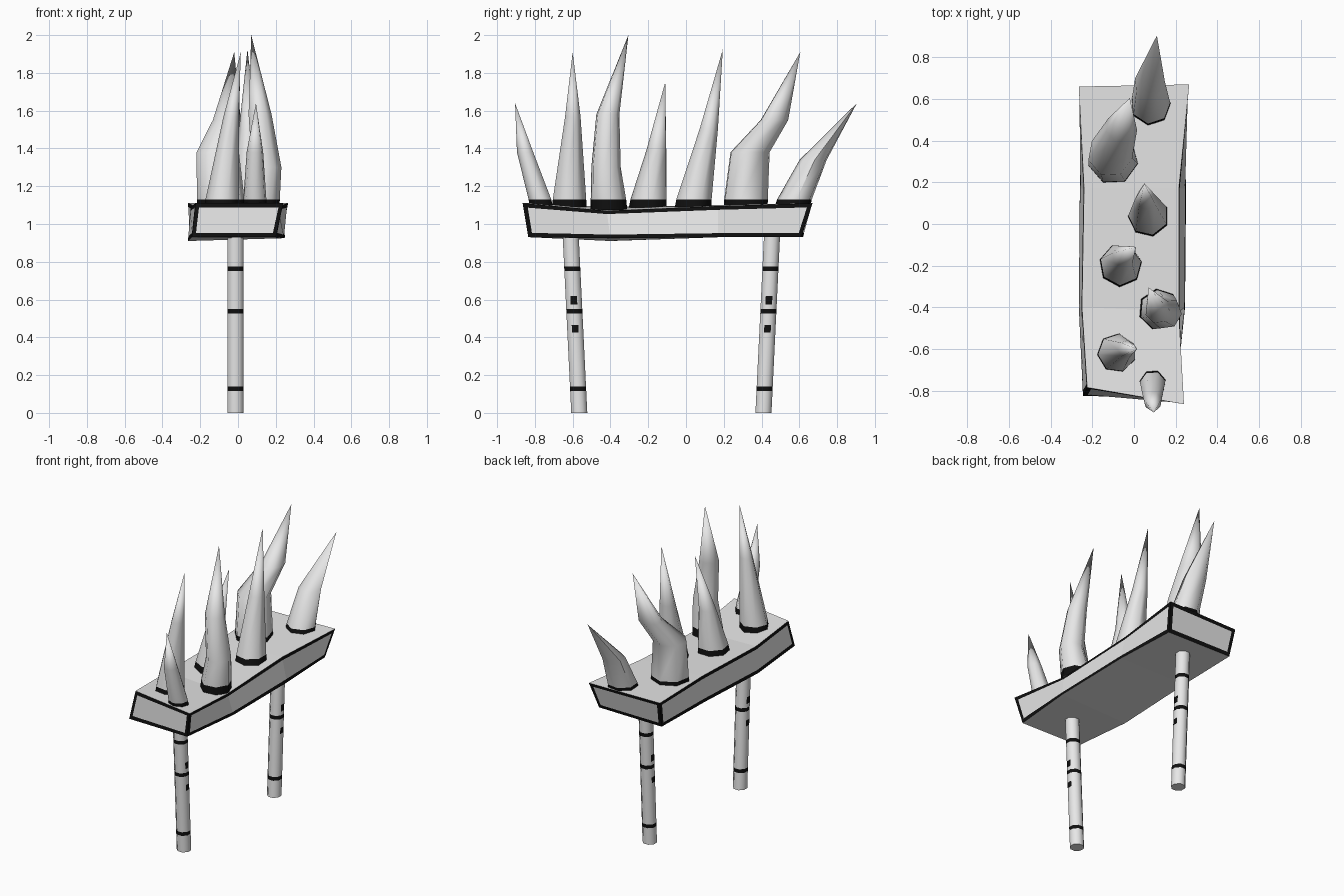
import bpy, bmesh, math
from mathutils import Vector

if "Cube" in bpy.data.objects:
    bpy.data.objects.remove(bpy.data.objects["Cube"])


def material(name, col):
    m = bpy.data.materials.new(name)
    m.diffuse_color = (*col, 1)
    m.use_nodes = True
    m.node_tree.nodes["Principled BSDF"].inputs["Base Color"].default_value = m.diffuse_color
    return m


PALE = material("pale_grey", (0.8, 0.8, 0.8))
BLACK = material("black", (0.005, 0.005, 0.005))


def finish(name, bm, smooth=None):
    bmesh.ops.recalc_face_normals(bm, faces=bm.faces)
    me = bpy.data.meshes.new(name)
    bm.to_mesh(me)
    bm.free()
    me.materials.append(PALE)
    me.materials.append(BLACK)
    ob = bpy.data.objects.new(name, me)
    bpy.context.collection.objects.link(ob)
    if smooth:
        bpy.ops.object.select_all(action='DESELECT')
        ob.select_set(True)
        bpy.context.view_layer.objects.active = ob
        bpy.ops.object.shade_smooth_by_angle(angle=math.radians(smooth))
    return ob


def loft(name, rings, sides, is_black, turn=0.0, tip=None, smooth=40):
    """Rings are (x, y, z, radius); is_black(row, side) picks dark faces."""
    bm = bmesh.new()
    loops = [[bm.verts.new((x + r * math.cos((k + turn) * math.tau / sides),
                            y + r * math.sin((k + turn) * math.tau / sides), z))
              for k in range(sides)] for x, y, z, r in rings]
    for i, (a, b) in enumerate(zip(loops, loops[1:])):
        for k in range(sides):
            n = (k + 1) % sides
            f = bm.faces.new((a[k], a[n], b[n], b[k]))
            f.material_index = int(is_black(i, k))
    bm.faces.new(loops[0])
    if tip:
        t = bm.verts.new(tip)
        for k in range(sides):
            bm.faces.new((loops[-1][k], loops[-1][(k + 1) % sides], t))
    else:
        bm.faces.new(loops[-1])
    return finish(name, bm, smooth)


# Plank: warped box, stations along y of bottom left/right, top left/right
stations = [
    (0.0, (-.245, -.825, .93), (.20, -.835, .93), (-.225, -.785, 1.11), (.24, -.865, 1.11)),
    (0.3, (-.265, -.40, .91), (.245, -.40, .925), (-.25, -.40, 1.09), (.215, -.42, 1.07)),
    (0.65, (-.26, .17, .93), (.25, .17, .93), (-.24, .17, 1.10), (.215, .17, 1.095)),
    (1.0, (-.25, .62, .93), (.23, .61, .93), (-.265, .66, 1.11), (.265, .67, 1.11)),
]


def plank_point(u, v, w):
    for s, t in zip(stations, stations[1:]):
        if v <= t[0]:
            f = (v - s[0]) / (t[0] - s[0])
            bl, br, tl, tr = (Vector(p).lerp(Vector(q), f) for p, q in zip(s[1:], t[1:]))
            return bl.lerp(br, u).lerp(tl.lerp(tr, u), w)


U = [0, .045, .955, 1]
V = [0, .016, .3, .65, .984, 1]
W = [0, .13, .88, 1]
bm = bmesh.new()
cache = {}


def vert(i, j, k):
    if (i, j, k) not in cache:
        cache[i, j, k] = bm.verts.new(plank_point(U[i], V[j], W[k]))
    return cache[i, j, k]


def border(a, na, b, nb):
    return int(a in (0, na - 2) or b in (0, nb - 2))


for i in (0, 3):                      # long sides, outlined in black
    for j in range(5):
        for k in range(3):
            f = bm.faces.new((vert(i, j, k), vert(i, j + 1, k),
                              vert(i, j + 1, k + 1), vert(i, j, k + 1)))
            f.material_index = border(j, 6, k, 4)
for j in (0, 5):                      # ends, outlined in black
    for i in range(3):
        for k in range(3):
            f = bm.faces.new((vert(i, j, k), vert(i + 1, j, k),
                              vert(i + 1, j, k + 1), vert(i, j, k + 1)))
            f.material_index = border(i, 4, k, 4)
for k in (0, 3):                      # plain bottom and top
    for i in range(3):
        for j in range(5):
            bm.faces.new((vert(i, j, k), vert(i + 1, j, k),
                          vert(i + 1, j + 1, k), vert(i, j + 1, k)))
finish("plank", bm)

# Legs: leaning posts with black rings and square spots on both sides
cuts = [0, .115, .14, .425, .465, .525, .55, .575, .62, .75, .775, .97]


def leg_black(row, side):
    return row in (1, 5, 9) or (row in (3, 7) and side in (0, 4))


for name, y0, y1 in (("front_leg", -.565, -.612), ("back_leg", .41, .457)):
    loft(name, [(-.013, y0 + (y1 - y0) * z / .97, z, .046) for z in cuts],
         8, leg_black, turn=-.5, smooth=50)

# Spikes: base (x, y, radius), bends (x, y, z, radius), tip
spikes = [
    ((.09, -.76, .065), [(.09, -.85, 1.38, .045)], (.095, -.905, 1.64)),
    ((-.085, -.62, .095), [(-.035, -.60, 1.57, .042)], (.015, -.60, 1.91)),
    ((.12, -.41, .10), [(.15, -.425, 1.3, .08), (.115, -.415, 1.58, .063)], (.07, -.305, 2.0)),
    ((-.065, -.20, .105), [(-.05, -.155, 1.39, .055)], (.01, -.11, 1.75)),
    ((.07, .035, .10), [(.055, .12, 1.5, .05)], (.05, .195, 1.925)),
    ((-.10, .31, .122), [(-.115, .335, 1.38, .108), (-.06, .465, 1.55, .076)], (-.02, .605, 1.91)),
    ((.08, .56, .098), [(.075, .675, 1.34, .074)], (.11, .905, 1.64)),
]
for n, ((x, y, r), bends, tip) in enumerate(spikes, 1):
    bx, by, bz, br = bends[0]
    f = .035 / (bz - 1.09)            # top of the black collar
    collar = (x + (bx - x) * f, y + (by - y) * f, 1.13, r + (br - r) * f)
    loft(f"spike_{n}", [(x, y, 1.075, r), collar] + bends, 7,
         lambda row, side: row == 0, turn=n * .3, tip=tip, smooth=55)
